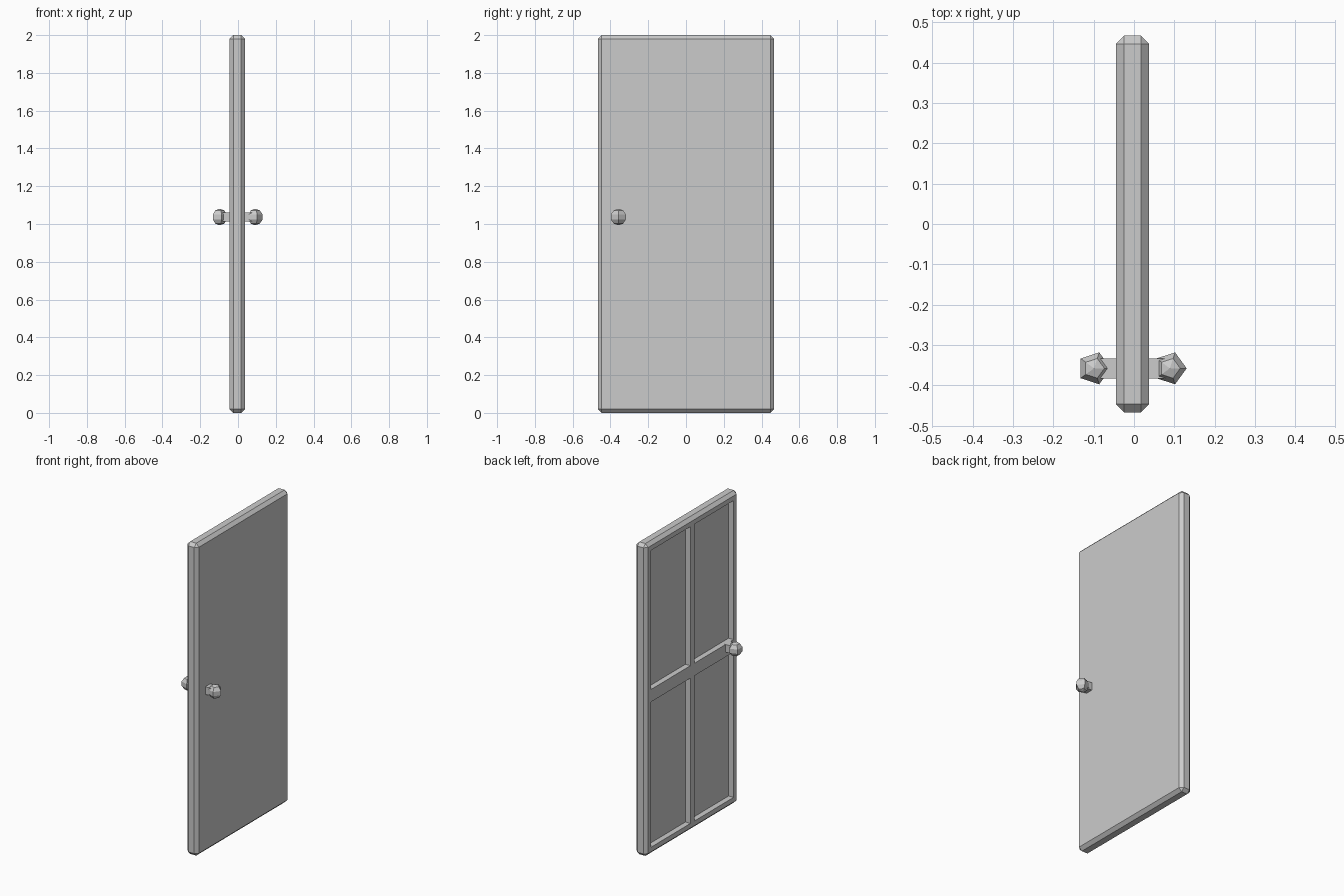
import bpy, bmesh, math
from mathutils import Vector, Matrix

if "Cube" in bpy.data.objects:
    bpy.data.objects.remove(bpy.data.objects["Cube"])


def finish(bm, name):
    bmesh.ops.recalc_face_normals(bm, faces=bm.faces[:])
    me = bpy.data.meshes.new(name)
    bm.to_mesh(me)
    bm.free()
    ob = bpy.data.objects.new(name, me)
    bpy.context.collection.objects.link(ob)
    return ob


def box(lo, hi):
    bm = bmesh.new()
    lo, hi = Vector(lo), Vector(hi)
    size = hi - lo
    bmesh.ops.create_cube(bm, size=1, matrix=Matrix.Translation((lo + hi) / 2)
                          @ Matrix.Diagonal((*size, 1)))
    return bm


def knob(name, center, radius, sides=5, rings=5):
    bm = bmesh.new()
    c = Vector(center)
    top = bm.verts.new(c + Vector((0, 0, radius)))
    bottom = bm.verts.new(c - Vector((0, 0, radius)))
    loops = []
    for i in range(1, rings):
        p = math.pi * i / rings
        loops.append([bm.verts.new(c + radius * Vector((
            math.sin(p) * math.cos(math.tau * k / sides),
            math.sin(p) * math.sin(math.tau * k / sides),
            math.cos(p)))) for k in range(sides)])
    for k in range(sides):
        n = (k + 1) % sides
        bm.faces.new((top, loops[0][k], loops[0][n]))
        bm.faces.new((bottom, loops[-1][n], loops[-1][k]))
        for a, b in zip(loops, loops[1:]):
            bm.faces.new((a[k], b[k], b[n], a[n]))
    return finish(bm, name)


# Door slab with chamfered edges
bm = box((-0.045, -0.467, 0), (0.037, 0.467, 2))
bmesh.ops.bevel(bm, geom=bm.edges[:], offset=0.02, offset_type='OFFSET',
                segments=1, profile=0.5, affect='EDGES')

# Four recessed panels on the -x face: slice the face, then sink the cells
Y_CUTS = (-0.417, -0.02, 0.02, 0.417)
Z_CUTS = (0.05, 0.98, 1.06, 1.95)


def panel_side():
    return [f for f in bm.faces if all(v.co.x < -0.0449 for v in f.verts)]


for axis, cuts in (((0, 1, 0), Y_CUTS), ((0, 0, 1), Z_CUTS)):
    for c in cuts:
        faces = panel_side()
        geom = list({g for f in faces for g in (f, *f.edges, *f.verts)})
        bmesh.ops.bisect_plane(bm, geom=geom, dist=1e-5,
                               plane_co=Vector(axis) * c, plane_no=axis)
panels = []
for f in panel_side():
    m = f.calc_center_median()
    if 0.02 < abs(m.y) < 0.417 and (0.05 < m.z < 0.98 or 1.06 < m.z < 1.95):
        panels.append(f)
sunk = bmesh.ops.extrude_discrete_faces(bm, faces=panels)['faces']
bmesh.ops.translate(bm, verts=list({v for f in sunk for v in f.verts}),
                    vec=(0.035, 0, 0))
finish(bm, "door_panel")

# Handle spindles and knobs on both sides
for side, x_in, x_knob in (("left", -0.04, -0.099), ("right", 0.032, 0.089)):
    finish(box((min(x_in, x_knob), -0.383, 1.013),
               (max(x_in, x_knob), -0.333, 1.062)), side + "_spindle")
    knob(side + "_knob", (x_knob, -0.358, 1.037), 0.0437)
